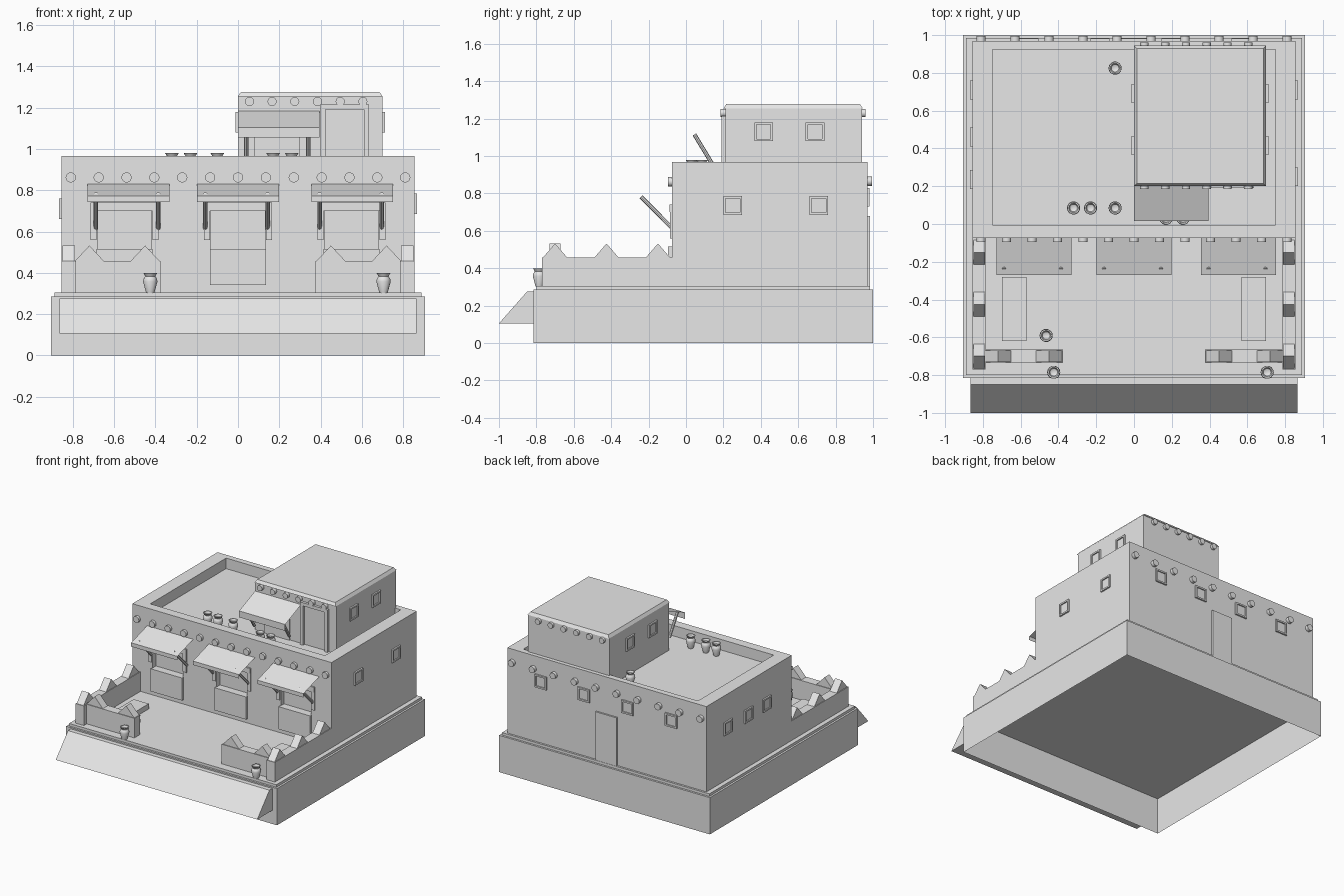
import bpy, bmesh, math
from mathutils import Vector, Matrix

cube = bpy.data.objects.get("Cube")
if cube:
    bpy.data.objects.remove(cube, do_unlink=True)

COL = (0.8, 0.8, 0.8, 1)
plaster = bpy.data.materials.new("pale_grey_plaster")
plaster.use_nodes = True
plaster.diffuse_color = COL
plaster.node_tree.nodes["Principled BSDF"].inputs["Base Color"].default_value = COL


def finish(bm, name, recalc=True):
    if recalc:
        bmesh.ops.recalc_face_normals(bm, faces=bm.faces)
    me = bpy.data.meshes.new(name)
    bm.to_mesh(me)
    bm.free()
    me.materials.append(plaster)
    ob = bpy.data.objects.new(name, me)
    bpy.context.collection.objects.link(ob)
    return ob


def add_box(bm, x, y, z):
    """Add a box given (min, max) on each axis."""
    lo, hi = Vector((x[0], y[0], z[0])), Vector((x[1], y[1], z[1]))
    mat = Matrix.Translation((lo + hi) / 2) @ Matrix.Diagonal((*(hi - lo), 1))
    return bmesh.ops.create_cube(bm, size=1, matrix=mat)["verts"]


def boxes(name, items):
    bm = bmesh.new()
    for item in items:
        add_box(bm, *item)
    return finish(bm, name)


def prism(bm, points, offset):
    """Extrude a flat polygon along an offset."""
    face = bm.faces.new([bm.verts.new(p) for p in points])
    out = bmesh.ops.extrude_face_region(bm, geom=[face])["geom"]
    bmesh.ops.translate(bm, vec=offset, verts=[v for v in out if isinstance(v, bmesh.types.BMVert)])


def cut(ob, items):
    cutter = boxes("cutter", items)
    mod = ob.modifiers.new("openings", "BOOLEAN")
    mod.operation, mod.solver, mod.object = "DIFFERENCE", "EXACT", cutter
    bpy.context.view_layer.objects.active = ob
    bpy.ops.object.modifier_apply(modifier=mod.name)
    bpy.data.objects.remove(cutter, do_unlink=True)


def smooth(ob):
    bpy.ops.object.select_all(action="DESELECT")
    ob.select_set(True)
    bpy.context.view_layer.objects.active = ob
    bpy.ops.object.shade_smooth_by_angle(angle=math.radians(35))


# Plinth: hollow below, with a thin stepped ledge and a sloped front skirt
bm = bmesh.new()
add_box(bm, (-0.905, 0.905), (-0.815, 1), (0, 0.285))
bmesh.ops.recalc_face_normals(bm, faces=bm.faces)
bottom = [f for f in bm.faces if f.normal.z < -0.9]
bmesh.ops.delete(bm, geom=bottom, context="FACES_ONLY")
finish(bm, "plinth", recalc=False)
boxes("deck_ledge", [((-0.89, 0.89), (-0.80, 0.985), (0.285, 0.305))])

bm = bmesh.new()
skirt = [(-1, 0.105), (-0.815, 0.105), (-0.815, 0.275), (-0.85, 0.275)]
prism(bm, [(-0.865, y, z) for y, z in skirt], (1.73, 0, 0))
finish(bm, "front_skirt")

# Main house with sunken roof and three shallow shop openings
BAYS = (-0.55, 0, 0.55)
FRONT, BACK = -0.075, 0.97
house = boxes("house", [((-0.855, 0.855), (FRONT, BACK), (0.3, 0.967))])
cut(house, [((-0.75, 0.75), (-0.005, 0.925), (0.885, 1.1))]
    + [((x - 0.13, x + 0.13), (FRONT - 0.05, FRONT + 0.04), (0.515, 0.7)) for x in BAYS])

# Shop fronts: counter panel, side jambs and lintel for each bay
shop = []
for x in BAYS:
    shop.append(((x - 0.135, x + 0.135), (FRONT - 0.02, FRONT), (0.34, 0.515)))
    shop.append(((x - 0.165, x + 0.165), (FRONT - 0.012, FRONT), (0.7, 0.74)))
    for s in (-1, 1):
        shop.append((sorted((x + s * 0.135, x + s * 0.165)), (FRONT - 0.01, FRONT), (0.56, 0.7)))
boxes("shop_fronts", shop)

# Upper room with chamfered roof edge
bm = bmesh.new()
add_box(bm, (0, 0.7), (0.21, 0.94), (0.885, 1.255))
cap = add_box(bm, (0, 0.7), (0.2, 0.945), (1.255, 1.277))
for v in cap:
    if v.co.z > 1.27:
        v.co.x += 0.015 if v.co.x < 0.3 else -0.015
        v.co.y += 0.015 if v.co.y < 0.5 else -0.015
finish(bm, "upper_room")
boxes("upper_room_front", [
    ((0.08, 0.3), (0.202, 0.21), (0.885, 1.1)),
    ((0.4, 0.425), (0.19, 0.21), (0.885, 1.2)),
    ((0.61, 0.635), (0.19, 0.21), (0.885, 1.2)),
    ((0.4, 0.635), (0.19, 0.21), (1.19, 1.215))])


# Round beam ends
def beams(name, xs, y, z, r):
    bm = bmesh.new()
    for x in xs:
        mat = Matrix.Translation((x, y, z)) @ Matrix.Rotation(math.pi / 2, 4, "X")
        bmesh.ops.create_cone(bm, cap_ends=True, segments=12, radius1=r, radius2=r,
                              depth=0.05, matrix=mat)
    smooth(finish(bm, name))


beams("front_beams", [i * 0.135 for i in range(-6, 7)], FRONT + 0.005, 0.862, 0.025)
beams("back_beams", [-0.81 + i * 0.18 for i in range(10)], BACK, 0.865, 0.025)
beams("upper_front_beams", [0.055 + i * 0.11 for i in range(6)], 0.21, 1.23, 0.022)
beams("upper_back_beams", [0.055 + i * 0.11 for i in range(6)], 0.935, 1.23, 0.022)


# Windows: raised square frame around a thin pane
def window(items, axis, wall, side, u, z):
    def part(u0, u1, z0, z1, d):
        depth = sorted((wall - side * 0.005, wall + side * d))
        across = (u + u0, u + u1)
        spans = (depth, across) if axis == "x" else (across, depth)
        items.append((*spans, (z + z0, z + z1)))
    h, t = 0.05, 0.012
    part(-h + t, h - t, -h + t, h - t, 0.003)
    part(-h, h, h - t, h, 0.012)
    part(-h, h, -h, -h + t, 0.012)
    part(-h, -h + t, -h + t, h - t, 0.012)
    part(h - t, h, -h + t, h - t, 0.012)


panes = []
for y in (0.25, 0.71):
    window(panes, "x", 0.855, 1, y, 0.735)
for y in (0.235, 0.46, 0.71):
    window(panes, "x", -0.855, -1, y, 0.71)
for x in (-0.555, -0.18, 0.195, 0.565):
    window(panes, "y", BACK, 1, x, 0.78)
for y in (0.415, 0.69):
    window(panes, "x", 0.7, 1, y, 1.13)
    window(panes, "x", 0, -1, y, 1.13)
boxes("windows", panes)
boxes("back_door", [((-0.09, 0.09), (BACK, BACK + 0.013), (0.3, 0.68))])


# Awnings: thin cloth with a hanging flap, on slanted poles
def awning(name, x0, x1, wall, top, edge, hem, pole_foot):
    bm = bmesh.new()
    rows = [[bm.verts.new((x, y, z)) for x in (x0, x1)]
            for y, z in ((wall, top), (wall - 0.195, edge), (wall - 0.195, hem))]
    for a, b in zip(rows, rows[1:]):
        bm.faces.new((b[0], b[1], a[1], a[0]))
    finish(bm, name + "_cloth", recalc=False)
    bm = bmesh.new()
    for x in (x0 + 0.04, x1 - 0.055):
        tip = Vector((x, wall - 0.165, edge + 0.01))
        foot = Vector((x, *pole_foot))
        mat = Matrix.Translation((tip + foot) / 2) @ (tip - foot).to_track_quat("Z", "Y").to_matrix().to_4x4()
        bmesh.ops.create_cone(bm, cap_ends=True, segments=8, radius1=0.011, radius2=0.011,
                              depth=(tip - foot).length, matrix=mat)
    finish(bm, name + "_poles")


for side, x in zip(("right", "middle", "left"), (-0.53, 0, 0.553)):
    awning(side + "_awning", x - 0.198, x + 0.198, FRONT, 0.83, 0.772, 0.742, (FRONT, 0.615))
awning("upper_awning", 0, 0.395, 0.21, 1.185, 1.105, 1.055, (0.145, 0.95))

# Courtyard walls with pointed merlons, mirrored left and right
bm = bmesh.new()
BASE, WALL, PEAK = 0.3, 0.457, 0.532
for s in (-1, 1):
    add_box(bm, sorted((s * 0.785, s * 0.855)), (-0.77, FRONT), (BASE, WALL))
    add_box(bm, sorted((s * 0.375, s * 0.785)), (-0.735, -0.665), (BASE, WALL))
    for y in (-0.7, -0.425, -0.15):
        prism(bm, [(s * 0.79, y - 0.065, WALL), (s * 0.79, y + 0.065, WALL), (s * 0.79, y, PEAK)],
              (s * 0.06, 0, 0))
    for x in (0.72, 0.45):
        prism(bm, [(s * x - 0.07, -0.73, WALL), (s * x + 0.07, -0.73, WALL), (s * x, -0.73, PEAK)],
              (0, 0.06, 0))
finish(bm, "courtyard_walls")

# Low benches in the courtyard
boxes("benches", [(sorted((s * 0.57, s * 0.7)), (-0.62, -0.28), (BASE, 0.345)) for s in (-1, 1)])

# Clay jars: lathed profile, open rim
JAR = [(0, 0), (0.02, 0), (0.035, 0.055), (0.032, 0.07), (0.024, 0.08), (0.033, 0.095),
       (0.026, 0.095), (0.02, 0.08), (0, 0.07)]
YARD = [(-0.425, -0.785), (0.705, -0.785), (-0.465, -0.59)]
ROOF = [(-0.1, 0.825), (-0.32, 0.085), (-0.23, 0.085), (-0.1, 0.085), (0.17, 0.03), (0.26, 0.03)]
for i, (x, y, z) in enumerate([(*p, 0.303) for p in YARD] + [(*p, 0.885) for p in ROOF]):
    bm = bmesh.new()
    verts = [bm.verts.new((r, 0, h)) for r, h in JAR]
    edges = [bm.edges.new(pair) for pair in zip(verts, verts[1:])]
    bmesh.ops.spin(bm, geom=verts + edges, axis=(0, 0, 1), cent=(0, 0, 0),
                   angle=math.tau, steps=14)
    bmesh.ops.remove_doubles(bm, verts=bm.verts, dist=0.0005)
    jar = finish(bm, f"jar_{i + 1}")
    jar.location = (x, y, z)
    smooth(jar)
